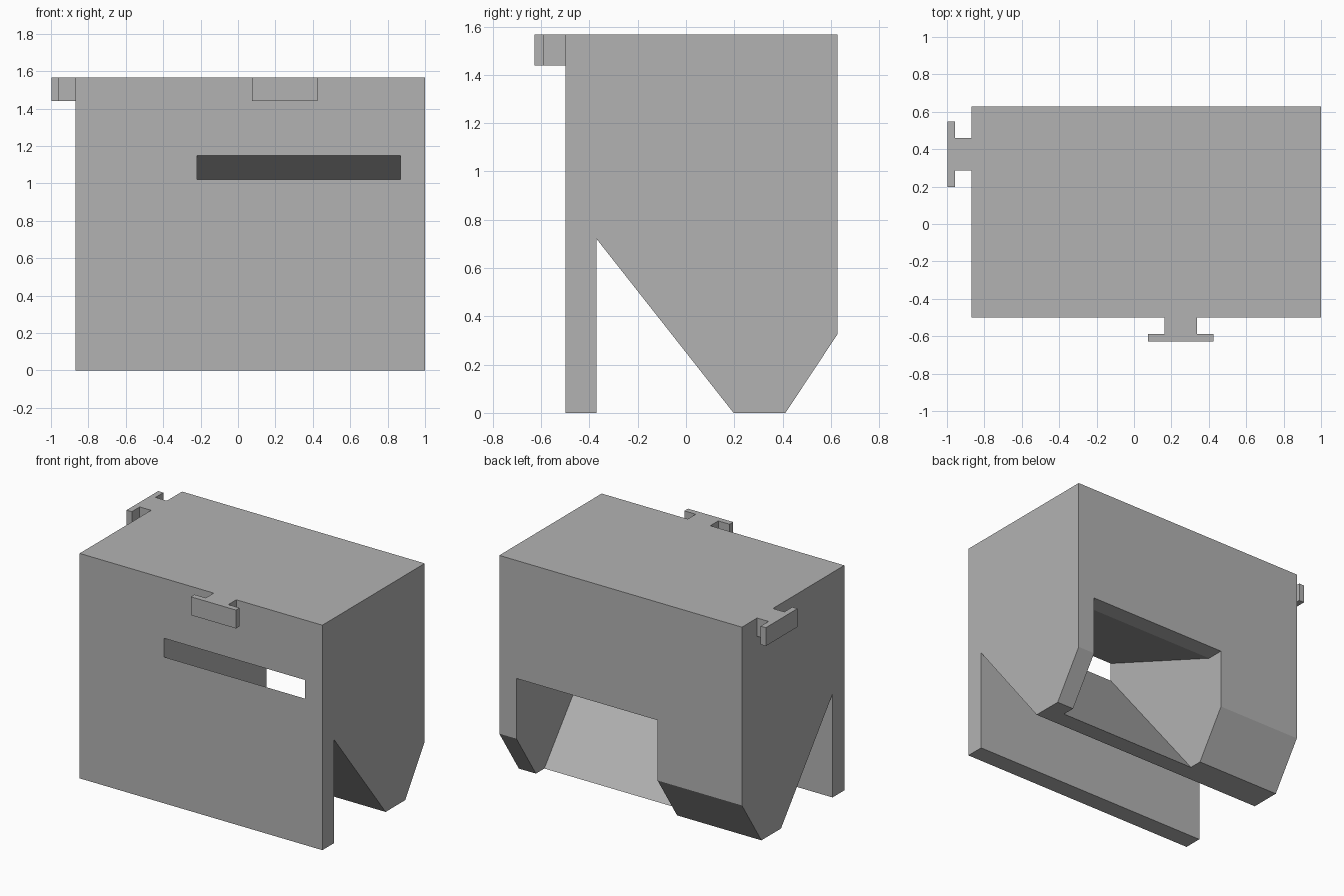
import bpy
import bmesh

if "Cube" in bpy.data.objects:
    bpy.data.objects.remove(bpy.data.objects["Cube"], do_unlink=True)

# Single plain grey material
grey = bpy.data.materials.new("plain grey")
grey.use_nodes = True
GREY = (0.45, 0.45, 0.45, 1)
grey.diffuse_color = GREY
grey.node_tree.nodes["Principled BSDF"].inputs["Base Color"].default_value = GREY


def prism(name, profile, start, end, place):
    """Extrude a 2D profile from start to end; place maps (u, v, w) to x, y, z."""
    bm = bmesh.new()
    low = [bm.verts.new(place(u, v, start)) for u, v in profile]
    high = [bm.verts.new(place(u, v, end)) for u, v in profile]
    bm.faces.new(low)
    bm.faces.new(high)
    n = len(profile)
    for i in range(n):
        j = (i + 1) % n
        bm.faces.new((low[i], low[j], high[j], high[i]))
    bmesh.ops.recalc_face_normals(bm, faces=bm.faces)
    mesh = bpy.data.meshes.new(name)
    bm.to_mesh(mesh)
    bm.free()
    mesh.materials.append(grey)
    obj = bpy.data.objects.new(name, mesh)
    bpy.context.collection.objects.link(obj)
    return obj


LEFT, RIGHT = -0.87, 1.0
FRONT, BACK = -0.5, 0.627
TOP = 1.567


def along_x(u, v, w):
    return (w, u, v)


# Body: side profile with a front plate, a sloped notch and a chamfered back
body = prism("hopper_body", [
    (FRONT, 0), (-0.37, 0), (-0.37, 0.72), (0.197, 0), (0.412, 0),
    (BACK, 0.325), (BACK, TOP), (FRONT, TOP)], LEFT, RIGHT, along_x)

# Chute: from the front slot down to the open back and bottom
chute = prism("chute_cutter", [
    (-0.6, 1.144), (0.4, -0.1), (0.75, -0.1), (0.75, 0.745),
    (0.505, 0.745), (-0.6, 1.19)], -0.22, 0.868, along_x)
chute.hide_render = True
cut = body.modifiers.new("chute", 'BOOLEAN')
cut.operation = 'DIFFERENCE'
cut.solver = 'EXACT'
cut.object = chute
bpy.context.view_layer.objects.active = body
bpy.ops.object.modifier_apply(modifier=cut.name)
bpy.data.objects.remove(chute, do_unlink=True)

# T-shaped hooks: profile is (offset along the wall, distance out from it)
half_tee = [(0.087, 0), (0.087, 0.088), (0.174, 0.088), (0.174, 0.128)]
tee = half_tee + [(-u, v) for u, v in reversed(half_tee)]
prism("front_hook", tee, TOP - 0.128, TOP,
      lambda u, v, w: (0.25 + u, FRONT - v, w))
prism("side_hook", tee, TOP - 0.128, TOP,
      lambda u, v, w: (LEFT - v, 0.373 + u, w))
